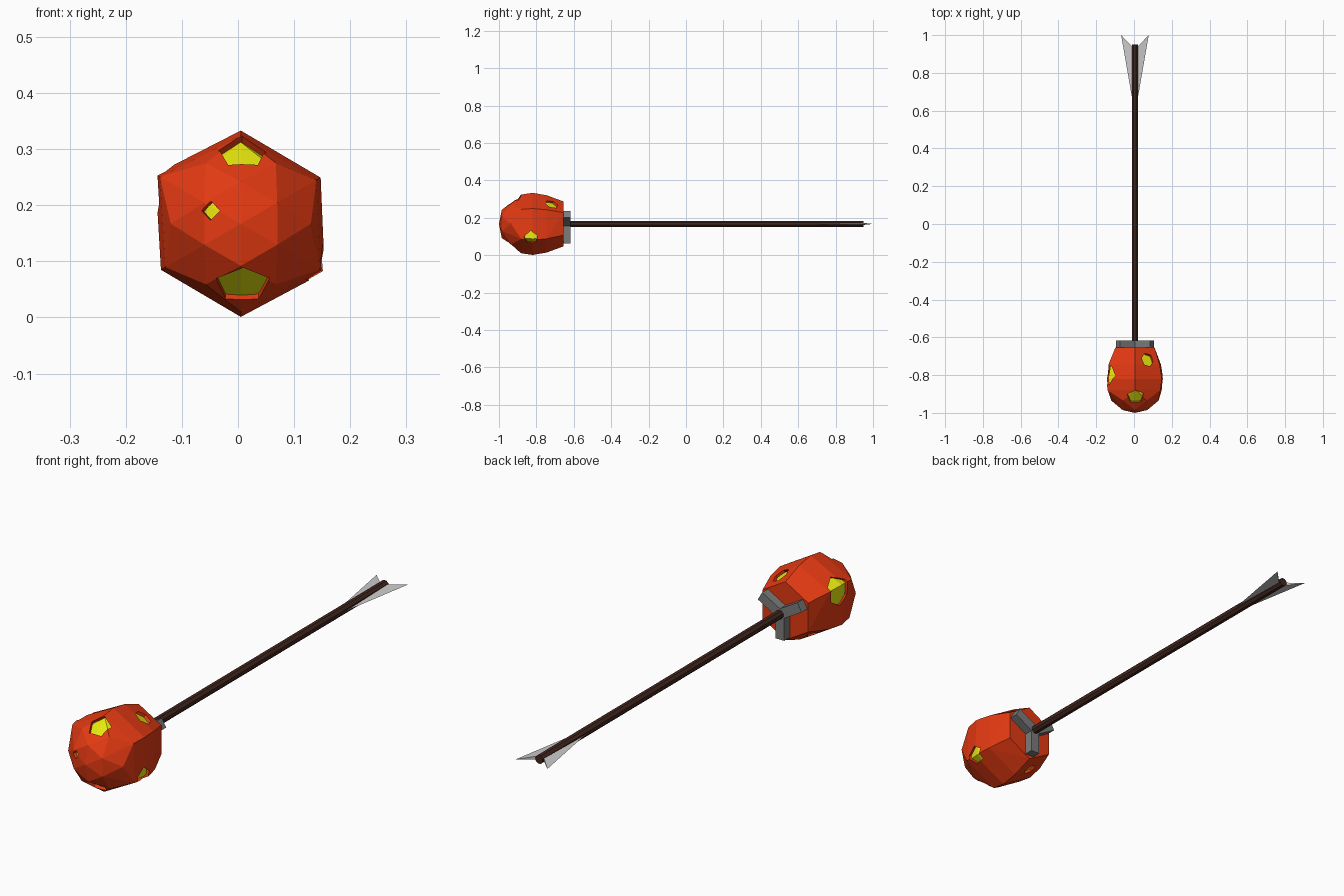
import bpy, bmesh
from math import sin, cos, radians
from mathutils import Vector, Matrix

if "Cube" in bpy.data.objects:
    bpy.data.objects.remove(bpy.data.objects["Cube"])

AX, AZ = 0.005, 0.167          # axis of the shaft
CORE = Vector((AX, -0.81, AZ))


def material(name, rgb):
    m = bpy.data.materials.new(name)
    m.diffuse_color = (*rgb, 1)
    m.use_nodes = True
    m.node_tree.nodes["Principled BSDF"].inputs["Base Color"].default_value = m.diffuse_color
    return m


def finish(name, bm, mat=None):
    bmesh.ops.recalc_face_normals(bm, faces=bm.faces)
    me = bpy.data.meshes.new(name)
    bm.to_mesh(me)
    bm.free()
    ob = bpy.data.objects.new(name, me)
    bpy.context.collection.objects.link(ob)
    if mat:
        me.materials.append(mat)
    return ob


def polar(r, deg, y):
    a = radians(deg)
    return Vector((AX + r * cos(a), y, AZ + r * sin(a)))


def rock(name, scale, mat):
    """Faceted head: hull of six-sided rings, (y, radius, twist)."""
    rings = [(-0.655, 0.120, 0), (-0.745, 0.153, 0), (-0.82, 0.166, 0),
             (-0.88, 0.157, 0), (-0.935, 0.125, 30), (-0.985, 0.075, 0)]
    uneven = [0.99, 1, 1.06, 0.99, 1, 1.04]
    bm = bmesh.new()
    for y, r, twist in rings:
        for i in range(6):
            p = polar(r * (uneven[i] if r > 0.13 else 1), 30 + 60 * i + twist, y)
            bm.verts.new(CORE + (p - CORE) * scale)
    bm.verts.new(CORE + (Vector((AX, -1.0, AZ)) - CORE) * scale)
    res = bmesh.ops.convex_hull(bm, input=bm.verts)
    junk = {g for g in res["geom_interior"] if isinstance(g, bmesh.types.BMVert)}
    bmesh.ops.delete(bm, geom=list(junk), context='VERTS')
    bmesh.ops.dissolve_limit(bm, angle_limit=0.01, verts=bm.verts, edges=bm.edges)
    return finish(name, bm, mat)


red = material("ember_red", (0.78, 0.042, 0.006))
yellow = material("glow_yellow", (0.80, 0.80, 0.004))
brown = material("dark_wood", (0.055, 0.020, 0.013))
steel = material("dark_steel", (0.20, 0.20, 0.20))
pale = material("pale_steel", (0.56, 0.56, 0.56))

# Rocky shell and glowing core
shell = rock("head_shell", 1.0, red)
rock("glowing_core", 0.925, yellow)

# Openings through the shell: position, radius, sides
openings = [((0.008, -0.91, 0.288), 0.045, 5), ((0.008, -0.925, 0.07), 0.050, 5),
            ((-0.048, -0.985, 0.19), 0.017, 4), ((-0.14, -0.80, 0.235), 0.056, 6),
            ((0.07, -0.72, 0.27), 0.035, 6), ((0.15, -0.83, 0.088), 0.038, 5),
            ((-0.07, -0.73, 0.05), 0.028, 5)]
for pos, r, sides in openings:
    p = Vector(pos)
    d = (p - CORE).normalized()
    bm = bmesh.new()
    bmesh.ops.create_cone(bm, cap_ends=True, segments=sides, radius1=r, radius2=r,
                          depth=0.12,
                          matrix=Matrix.Translation(p + d * 0.025)
                          @ d.to_track_quat('Z', 'Y').to_matrix().to_4x4())
    cutter = finish("opening_cutter", bm, red)
    cutter.hide_render = True
    mod = shell.modifiers.new("opening", 'BOOLEAN')
    mod.operation = 'DIFFERENCE'
    mod.solver = 'EXACT'
    mod.object = cutter
    bpy.context.view_layer.objects.active = shell
    bpy.ops.object.modifier_apply(modifier=mod.name)
    bpy.data.objects.remove(cutter)

# Shaft
bm = bmesh.new()
bmesh.ops.create_cone(bm, cap_ends=True, segments=8, radius1=0.018, radius2=0.018,
                      depth=1.60,
                      matrix=Matrix.Translation((AX, 0.15, AZ))
                      @ Matrix.Rotation(radians(90), 4, 'X')
                      @ Matrix.Rotation(radians(22.5), 4, 'Z'))
finish("shaft", bm, brown)

# Three-armed bracket behind the head
half, reach = 0.02, 0.104
bm = bmesh.new()
outline = []
for a in (30, 150, 270):
    out = polar(reach, a, -0.66)
    side = polar(half, a + 90, 0) - polar(0, 0, 0)
    outline += [out - side, out + side, polar(half / sin(radians(60)), a + 60, -0.66)]
face = bm.faces.new([bm.verts.new(p) for p in outline])
ext = bmesh.ops.extrude_face_region(bm, geom=[face])
bmesh.ops.translate(bm, vec=(0, 0.042, 0),
                    verts=[g for g in ext["geom"] if isinstance(g, bmesh.types.BMVert)])
finish("bracket", bm, steel)

# Swept tail fins
for side, name in ((-1, "left_fin"), (1, "right_fin")):
    bm = bmesh.new()
    pts = [(0.014, 0.66, 0), (0.073, 1.0, 0), (0.010, 0.935, 0.007), (0.010, 0.935, -0.007)]
    v = [bm.verts.new((AX + side * x, y, AZ + z)) for x, y, z in pts]
    for f in ((0, 1, 2), (0, 1, 3), (0, 2, 3), (1, 2, 3)):
        bm.faces.new([v[i] for i in f])
    finish(name, bm, pale)
